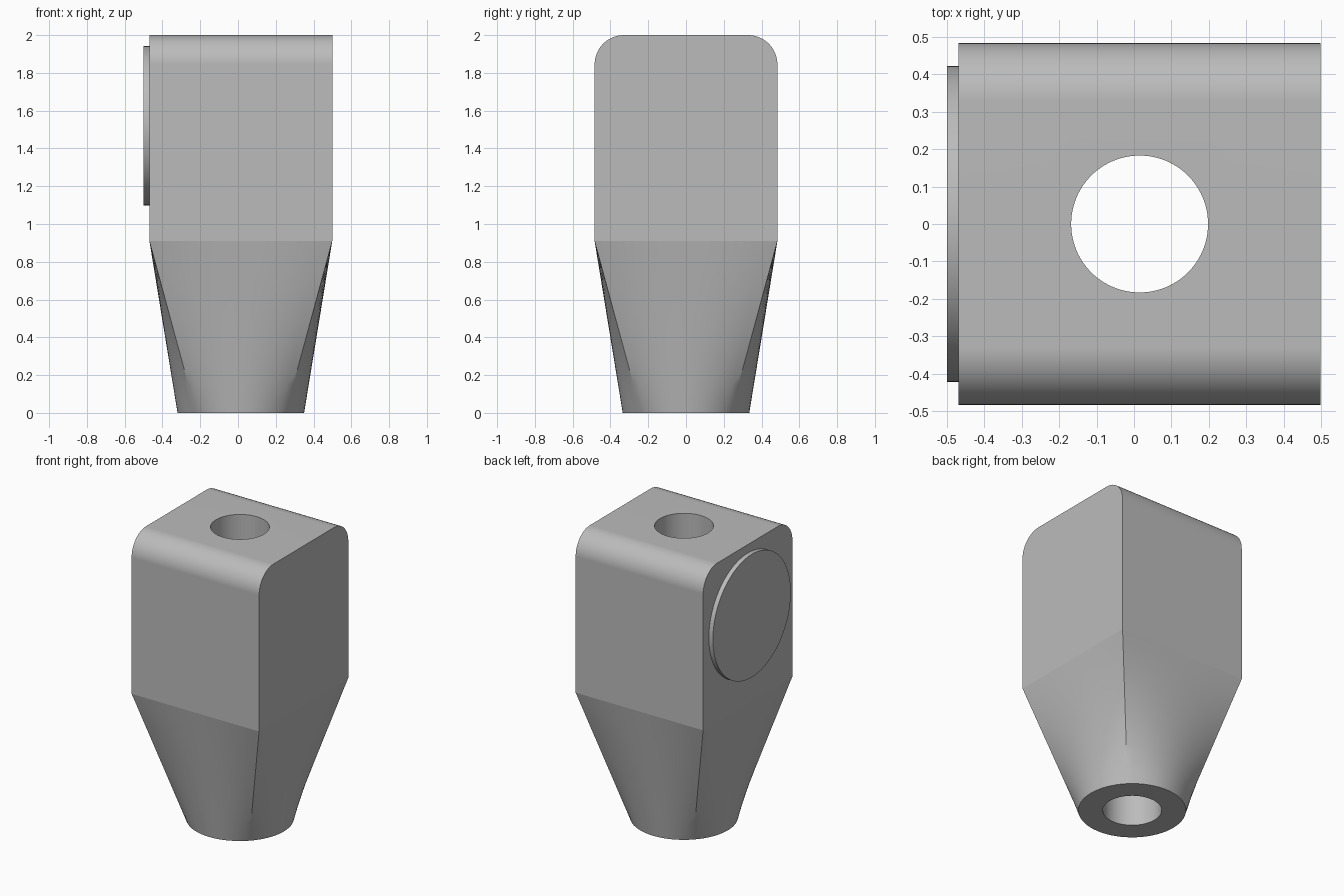
import bpy, bmesh
from math import pi, sin, cos, radians
from mathutils import Vector, Matrix

if "Cube" in bpy.data.objects:
    bpy.data.objects.remove(bpy.data.objects["Cube"])

CX, HALF = 0.015, 0.484        # block centre and half width
WAIST, TOP, FILLET = 0.91, 2.0, 0.155
BASE_R, HOLE_R = 0.335, 0.183
SEG, ROWS, ARC = 16, 12, 12    # points per square side, taper rows, fillet steps

grey = bpy.data.materials.new("plain grey")
grey.use_nodes = True
colour = (0.5, 0.5, 0.5, 1)
grey.diffuse_color = colour
grey.node_tree.nodes["Principled BSDF"].inputs["Base Color"].default_value = colour


def make_object(name, bm):
    bmesh.ops.recalc_face_normals(bm, faces=bm.faces)
    mesh = bpy.data.meshes.new(name)
    bm.to_mesh(mesh)
    bm.free()
    mesh.materials.append(grey)
    obj = bpy.data.objects.new(name, mesh)
    bpy.context.collection.objects.link(obj)
    return obj


def cylinder(name, radius, depth, matrix, segments=96):
    bm = bmesh.new()
    bmesh.ops.create_cone(bm, cap_ends=True, segments=segments, radius1=radius,
                          radius2=radius, depth=depth, matrix=matrix)
    return make_object(name, bm)


def activate(obj):
    bpy.ops.object.select_all(action='DESELECT')
    obj.select_set(True)
    bpy.context.view_layer.objects.active = obj


def smooth(obj):
    activate(obj)
    bpy.ops.object.shade_smooth_by_angle(angle=radians(30))


# Taper: straight loft from a round foot to the square waist
bm = bmesh.new()
pairs = []
for side in range(4):
    turn = Matrix.Rotation(side * pi / 2, 3, 'Z')
    for i in range(SEG):
        t = i / SEG
        a = -pi / 4 + t * pi / 2
        foot = Vector((BASE_R * cos(a), BASE_R * sin(a), 0))
        waist = Vector((HALF, HALF * (2 * t - 1), WAIST))
        pairs.append((turn @ foot, turn @ waist))
shift = Vector((CX, 0, 0))
rings = [[bm.verts.new(f.lerp(w, r / ROWS) + shift) for f, w in pairs]
         for r in range(ROWS + 1)]
count = len(pairs)
for low, high in zip(rings, rings[1:]):
    for i in range(count):
        j = (i + 1) % count
        bm.faces.new((low[i], low[j], high[j], high[i]))
bm.faces.new(rings[0][::-1])

# Block: filleted profile running along x, standing on the waist ring
waist = rings[-1]


def fillet_profile(x):
    points = []
    for sign, start in ((1, 0), (-1, pi / 2)):
        for k in range(ARC + 1):
            a = start + k / ARC * pi / 2
            points.append(bm.verts.new((x, sign * (HALF - FILLET) + FILLET * cos(a),
                                        TOP - FILLET + FILLET * sin(a))))
    return points


plus, minus = fillet_profile(CX + HALF), fillet_profile(CX - HALF)
sides = [[waist[(s * SEG + i) % count] for i in range(SEG + 1)] for s in range(4)]
bm.faces.new(sides[0] + plus)
bm.faces.new(sides[1] + [minus[0], plus[0]])
bm.faces.new(sides[2] + minus[::-1])
bm.faces.new(sides[3] + [plus[-1], minus[-1]])
for k in range(len(plus) - 1):
    bm.faces.new((plus[k], minus[k], minus[k + 1], plus[k + 1]))
body = make_object("tapered_body", bm)

# Bore right through the body
cutter = cylinder("bore_cutter", HOLE_R, 3, Matrix.Translation((CX, 0, 1)))
cutter.hide_render = True
cut = body.modifiers.new("bore", 'BOOLEAN')
cut.operation, cut.solver, cut.object = 'DIFFERENCE', 'EXACT', cutter
activate(body)
bpy.ops.object.modifier_apply(modifier=cut.name)
bpy.data.objects.remove(cutter)
smooth(body)

# Keep the waist crisp so the block stays flat
sharp = body.data.attributes.get("sharp_edge") or \
    body.data.attributes.new("sharp_edge", 'BOOLEAN', 'EDGE')
for edge in body.data.edges:
    if all(abs(body.data.vertices[v].co.z - WAIST) < 0.001 for v in edge.vertices):
        sharp.data[edge.index].value = True
weighted = body.modifiers.new("flat_faces", 'WEIGHTED_NORMAL')
weighted.keep_sharp = True

# Raised disc on the right side
disc = cylinder("side_disc", 0.422, 0.04,
                Matrix.Translation((-0.48, 0, 1.52)) @ Matrix.Rotation(pi / 2, 4, 'Y'))
smooth(disc)
